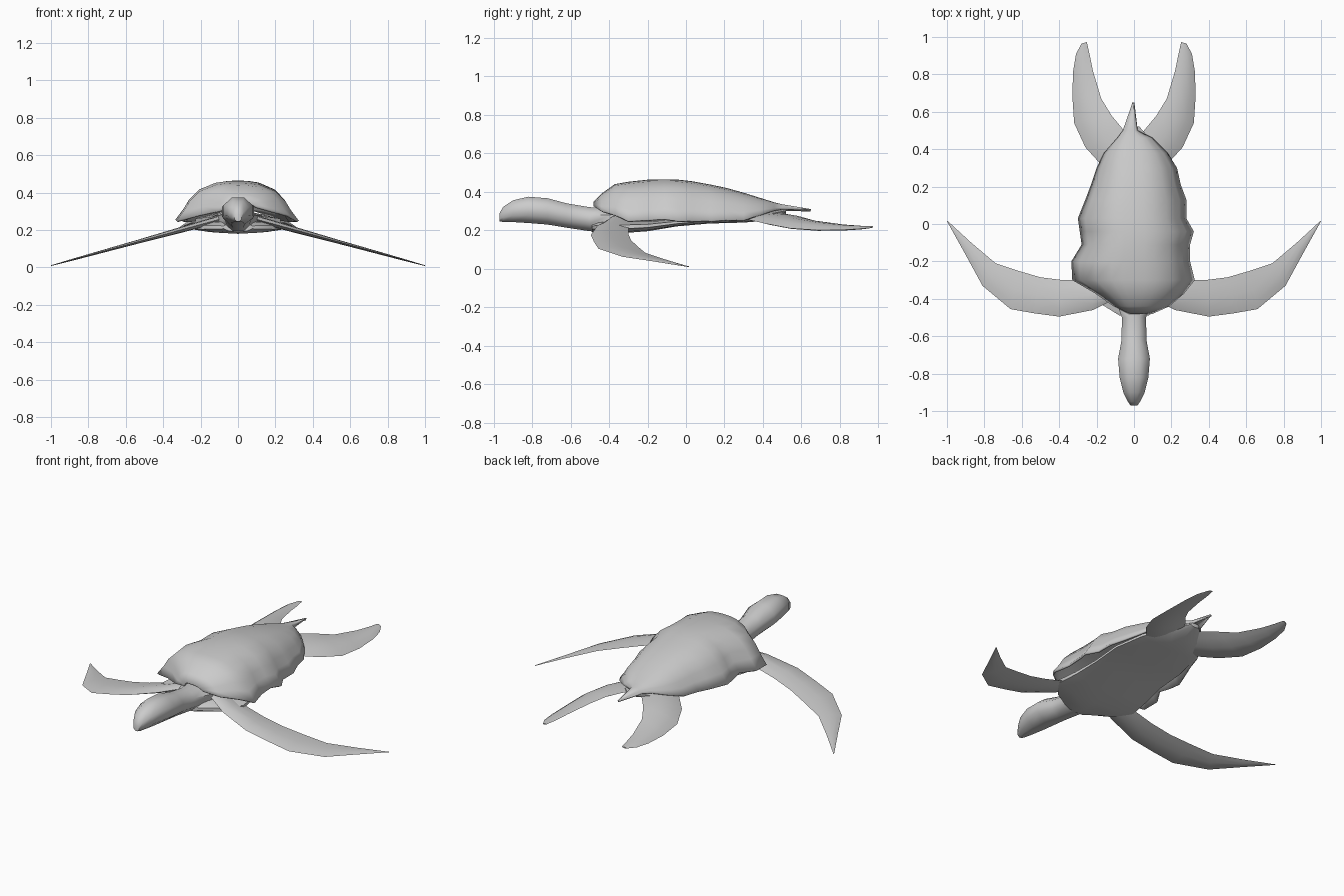
import bpy
import math

cube = bpy.data.objects.get("Cube")
if cube:
    bpy.data.objects.remove(cube, do_unlink=True)

grey = bpy.data.materials.new("plain_grey")
grey.use_nodes = True
grey.diffuse_color = (0.6, 0.6, 0.6, 1)
grey.node_tree.nodes["Principled BSDF"].inputs["Base Color"].default_value = (0.6, 0.6, 0.6, 1)


def loft(name, rows, closed=True, angle=50):
    """Skin rows of points; closed rows are rings with capped ends."""
    n = len(rows[0])
    verts = [p for row in rows for p in row]
    faces = []
    for r in range(len(rows) - 1):
        for i in range(n if closed else n - 1):
            a, b = r * n + i, r * n + (i + 1) % n
            faces.append((a, b, b + n, a + n))
    if closed:
        faces.append(tuple(range(n))[::-1])
        faces.append(tuple(range(len(verts) - n, len(verts))))
    mesh = bpy.data.meshes.new(name)
    mesh.from_pydata(verts, [], faces)
    mesh.materials.append(grey)
    obj = bpy.data.objects.new(name, mesh)
    bpy.context.collection.objects.link(obj)
    bpy.ops.object.select_all(action='DESELECT')
    obj.select_set(True)
    bpy.context.view_layer.objects.active = obj
    bpy.ops.object.mode_set(mode='EDIT')
    bpy.ops.mesh.select_all(action='SELECT')
    bpy.ops.mesh.normals_make_consistent(inside=False)
    bpy.ops.object.mode_set(mode='OBJECT')
    bpy.ops.object.shade_smooth_by_angle(angle=math.radians(angle))
    return obj


def tube(name, rows, sides, power=1.0):
    """Rows are y, half width, bottom z, top z."""
    rings = []
    for y, hw, lo, hi in rows:
        ring = []
        for k in range(sides):
            a = math.tau * (k + 0.5) / sides
            s = math.sin(a)
            ring.append((hw * math.cos(a), y,
                         (lo + hi) / 2 + (hi - lo) / 2 * math.copysign(abs(s) ** power, s)))
        rings.append(ring)
    return loft(name, rings)


def flipper(name, rows, side):
    """Rows are leading point, trailing point, thickness; lens section."""
    rings = []
    for lead, trail, t in rows:
        ring = []
        for f, h in ((0, 0), (.2, .8), (.5, 1), (.8, .5), (1, 0), (.8, -.5), (.5, -1), (.2, -.8)):
            p = [u + (v - u) * f for u, v in zip(lead, trail)]
            ring.append((side * p[0], p[1], p[2] + h * t / 2))
        rings.append(ring)
    return loft(name, rings, angle=60)


# Domed shell with a ragged rim: y, top z, right x, left x, rim z
shell_rows = [
    (-.48, .35, -.03, .10, .325), (-.44, .39, -.11, .19, .30),
    (-.37, .44, -.21, .27, .28), (-.30, .452, -.33, .325, .25),
    (-.20, .463, -.335, .30, .255), (-.11, .465, -.28, .30, .26),
    (-.04, .463, -.29, .32, .25), (.03, .455, -.30, .28, .25),
    (.13, .437, -.26, .28, .25), (.21, .42, -.23, .25, .255),
    (.30, .395, -.20, .23, .255), (.38, .37, -.16, .18, .28),
    (.46, .345, -.09, .10, .305), (.50, .335, -.06, .02, .31),
    (.65, .31, -.008, .002, .306)]
profile = ((1, 0), (.87, .28), (.78, .52), (.62, .78), (.36, .95), (.18, .99))
rows = []
for y, top, right, left, rim in shell_rows:
    half = [(right * p, y, rim + (top - rim) * q) for p, q in profile]
    other = [(left * p, y, rim + (top - rim) * q) for p, q in reversed(profile)]
    rows.append(half + [(0, y, top)] + other)
shell = loft("shell", rows, closed=False, angle=60)
if sum(f.normal.z for f in shell.data.polygons) < 0:
    shell.data.flip_normals()
solid = shell.modifiers.new("rim_thickness", 'SOLIDIFY')
solid.thickness = 0.012
solid.offset = -1

# Belly plate
tube("belly_plate", [
    (-.49, .08, .19, .24), (-.42, .20, .18, .25), (-.33, .28, .185, .25),
    (-.20, .26, .195, .25), (-.05, .24, .22, .26), (.12, .24, .235, .275),
    (.30, .20, .24, .285), (.42, .13, .25, .30), (.52, .03, .285, .31)], 10)

# Head and neck
tube("head_and_neck", [
    (-.97, .02, .245, .29), (-.95, .035, .24, .325), (-.90, .062, .238, .36),
    (-.82, .083, .232, .38), (-.72, .092, .224, .372), (-.62, .072, .208, .345),
    (-.50, .070, .19, .325), (-.40, .11, .185, .32), (-.25, .14, .20, .31)], 8)


# Front flippers slope straight down to the tips
def slope(x, y):
    return (x, y, .285 - .275 * x)


front = [((.10, -.40), (.10, -.30), .04), ((.22, -.46), (.24, -.30), .035),
         ((.40, -.495), (.38, -.30), .028), ((.53, -.478), (.50, -.285), .022),
         ((.66, -.455), (.62, -.25), .018), ((.81, -.33), (.74, -.21), .014),
         ((.90, -.165), (.87, -.10), .01), ((1, .015), (.995, .015), .004)]

# Rear flippers sweep back, outer edge lower
rear = [((.16, .30, .26), (.02, .46, .29), .03), ((.26, .41, .235), (.07, .52, .285), .04),
        ((.32, .54, .21), (.12, .58, .275), .04), ((.33, .69, .20), (.175, .67, .25), .032),
        ((.325, .82, .202), (.22, .82, .23), .022), ((.31, .91, .208), (.238, .91, .222), .016),
        ((.28, .965, .214), (.252, .972, .22), .008)]

for label, side in (("left", 1), ("right", -1)):
    flipper(label + "_front_flipper", [(slope(*a), slope(*b), t) for a, b, t in front], side)
    flipper(label + "_rear_flipper", rear, side)
